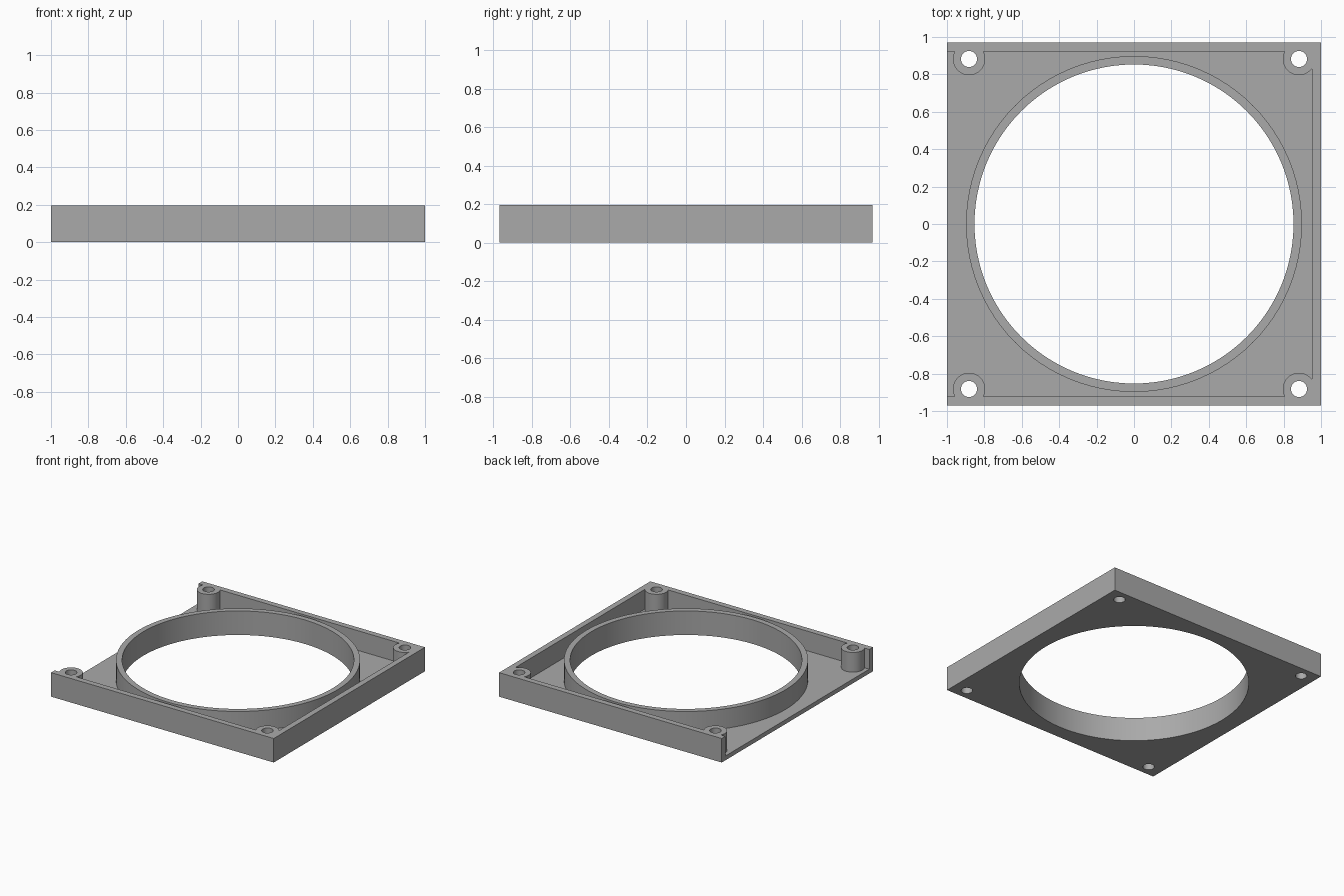
import bpy

if "Cube" in bpy.data.objects:
    bpy.data.objects.remove(bpy.data.objects["Cube"], do_unlink=True)

HALF_X, HALF_Y, HEIGHT = 1.0, 0.97, 0.195
WALL, FLOOR = 0.047, 0.035
RING_OUT, RING_IN = 0.898, 0.853
BOSS, BOSS_R, HOLE_R = 0.882, 0.0865, 0.043

grey = bpy.data.materials.new("plain grey")
grey.use_nodes = True
colour = (0.4, 0.4, 0.4, 1)
grey.diffuse_color = colour
grey.node_tree.nodes["Principled BSDF"].inputs["Base Color"].default_value = colour


def box(name, x0, x1, y0, y1, z0, z1):
    bpy.ops.mesh.primitive_cube_add(
        size=1, location=((x0 + x1) / 2, (y0 + y1) / 2, (z0 + z1) / 2))
    ob = bpy.context.object
    ob.name = name
    ob.scale = (x1 - x0, y1 - y0, z1 - z0)
    bpy.ops.object.transform_apply(location=True, rotation=False, scale=True)
    ob.data.materials.append(grey)
    return ob


def pillar(name, x, y, radius, sides):
    # Tall cylinder passing right through the frame
    bpy.ops.mesh.primitive_cylinder_add(
        vertices=sides, radius=radius, depth=1, location=(x, y, HEIGHT / 2))
    ob = bpy.context.object
    ob.name = name
    ob.data.materials.append(grey)
    return ob


def subtract(target, cutter):
    cutter.hide_render = True
    mod = target.modifiers.new("cut", 'BOOLEAN')
    mod.operation = 'DIFFERENCE'
    mod.solver = 'EXACT'
    mod.object = cutter
    bpy.context.view_layer.objects.active = target
    bpy.ops.object.modifier_apply(modifier=mod.name)
    bpy.data.objects.remove(cutter, do_unlink=True)


corners = [(sx * BOSS, sy * BOSS) for sx in (-1, 1) for sy in (-1, 1)]

# Square frame block
frame = box("fan_frame", -HALF_X, HALF_X, -HALF_Y, HALF_Y, 0, HEIGHT)

# Pocket open at the top and on the -x side, leaving the ring and bosses standing
pocket = box("pocket_cutter", -HALF_X - 0.2, HALF_X - WALL,
             -HALF_Y + WALL, HALF_Y - WALL, FLOOR, HEIGHT + 0.1)
subtract(pocket, pillar("ring_core", 0, 0, RING_OUT, 96))
for x, y in corners:
    subtract(pocket, pillar("boss_core", x, y, BOSS_R, 48))
subtract(frame, pocket)

# Central opening and screw holes
subtract(frame, pillar("opening_cutter", 0, 0, RING_IN, 96))
for x, y in corners:
    subtract(frame, pillar("screw_hole_cutter", x, y, HOLE_R, 32))

# Smooth the round walls, keep the edges crisp
bpy.ops.object.select_all(action='DESELECT')
frame.select_set(True)
bpy.context.view_layer.objects.active = frame
bpy.ops.object.shade_smooth_by_angle(angle=0.5)
